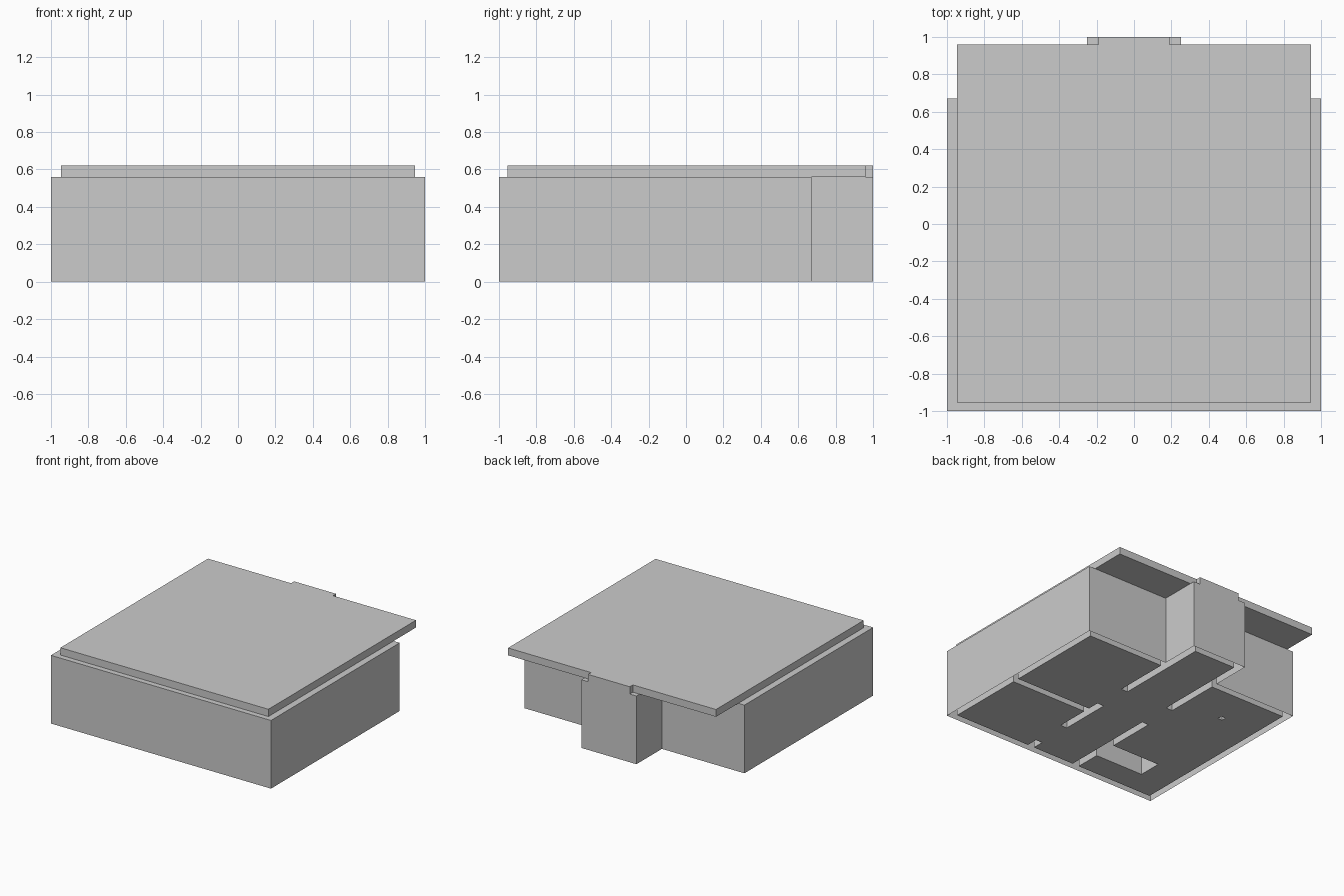
import bpy
import bmesh

cube = bpy.data.objects.get("Cube")
if cube:
    bpy.data.objects.remove(cube, do_unlink=True)

WALL_TOP, ROOF_TOP = 0.56, 0.62
T = 0.055
BACK, BAY, BAY_IN = 0.67, 0.25, 0.19


def mirrored(x0, y0, x1, y1):
    return [(x0, y0, x1, y1), (-x1, y0, -x0, y1)]


def inside(x, y, rects):
    return any(a < x < c and b < y < d for a, b, c, d in rects)


def plan_mesh(rects, holes=()):
    """Flat sheet covering the union of rects, minus the holes."""
    every = list(rects) + list(holes)
    xs = sorted({r[i] for r in every for i in (0, 2)})
    ys = sorted({r[i] for r in every for i in (1, 3)})
    bm = bmesh.new()
    grid = {}

    def vert(x, y):
        if (x, y) not in grid:
            grid[x, y] = bm.verts.new((x, y, 0))
        return grid[x, y]

    for x0, x1 in zip(xs, xs[1:]):
        for y0, y1 in zip(ys, ys[1:]):
            cx, cy = (x0 + x1) / 2, (y0 + y1) / 2
            if inside(cx, cy, rects) and not inside(cx, cy, holes):
                bm.faces.new([vert(x0, y0), vert(x1, y0), vert(x1, y1), vert(x0, y1)])
    bm.normal_update()
    return bm


def extrude(bm, z0, z1, keep_bottom):
    """Raise the sheet to z1, with or without its underside at z0."""
    made = bmesh.ops.extrude_face_region(bm, geom=bm.faces[:])["geom"]
    for v in [g for g in made if isinstance(g, bmesh.types.BMVert)]:
        v.co.z = z1 - z0
    bm.normal_update()
    bottom = [f for f in bm.faces if all(abs(v.co.z) < 1e-5 for v in f.verts)]
    if not keep_bottom:
        bmesh.ops.delete(bm, geom=bottom, context="FACES")
    else:
        bmesh.ops.recalc_face_normals(bm, faces=bm.faces[:])
    bmesh.ops.translate(bm, verts=bm.verts[:], vec=(0, 0, z0))


def finish(bm, name):
    bmesh.ops.dissolve_limit(bm, angle_limit=0.01, verts=bm.verts[:], edges=bm.edges[:])
    mesh = bpy.data.meshes.new(name)
    bm.to_mesh(mesh)
    bm.free()
    obj = bpy.data.objects.new(name, mesh)
    bpy.context.collection.objects.link(obj)
    return obj


# Outer walls: front, sides, back and the projecting entrance bay
footprint = [(-1, -1, 1, BACK), (-BAY, BACK, BAY, 1)]
walls = [(-1, -1, 1, T - 1), (-BAY, 1 - T, BAY, 1)]
walls += mirrored(1 - T, -1, 1, BACK)
walls += mirrored(BAY_IN, BACK - T, 1, BACK)

# Hall partitions, running in from the bay
walls += mirrored(BAY_IN, 0.15, BAY, 1)
walls += [
    (BAY_IN, -0.56, BAY, -0.13),
    (BAY_IN, -1, BAY, -0.85),
    (-BAY, -1, -BAY_IN, -0.13),
    (BAY, -0.285, 1, -0.23),      # cross wall between rooms
    (-0.69, -0.735, -BAY, -0.54), # chimney block
    (-0.63, 0.28, -0.59, 0.32),   # post
]

# Hollow walls, open underneath
bm = plan_mesh(walls)
extrude(bm, 0, WALL_TOP, keep_bottom=False)
finish(bm, "walls")

# Room floors at ground level, facing down
bm = plan_mesh(footprint, walls)
bmesh.ops.reverse_faces(bm, faces=bm.faces[:])
finish(bm, "floor")

# Flat roof slab with a tongue over the bay
bm = plan_mesh([(-0.945, -0.955, 0.945, 0.96), (-BAY_IN, 0.96, BAY_IN, 1)])
extrude(bm, WALL_TOP, ROOF_TOP, keep_bottom=True)
finish(bm, "roof")
